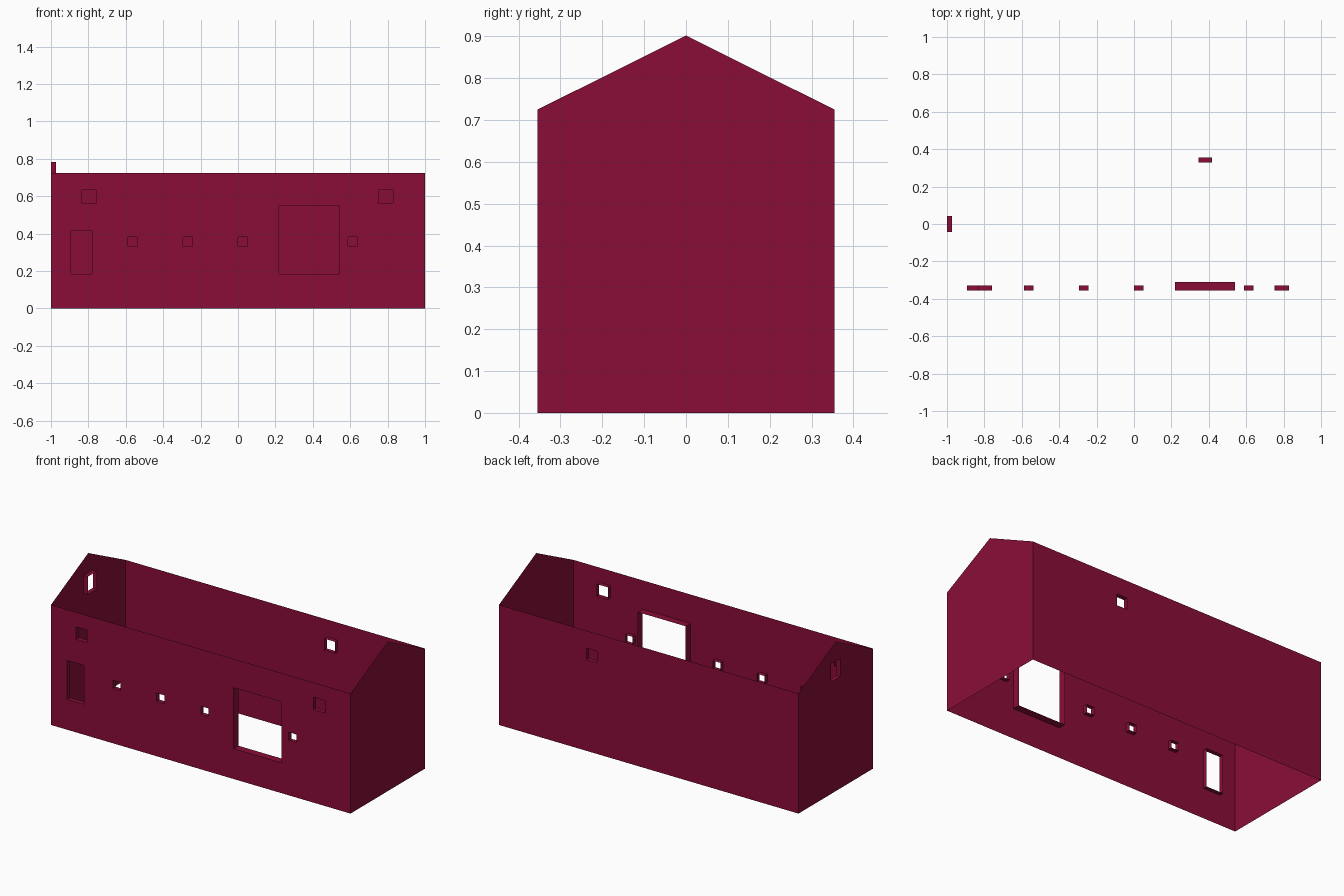
import bpy, bmesh
from mathutils import Vector

if "Cube" in bpy.data.objects:
    bpy.data.objects.remove(bpy.data.objects["Cube"])

LENGTH, DEPTH, EAVE, RIDGE = 1.0, 0.355, 0.725, 0.902   # half length, half depth, heights

paint = bpy.data.materials.new("crimson")
paint.diffuse_color = (0.255, 0.004, 0.040, 1)
paint.use_nodes = True
paint.node_tree.nodes["Principled BSDF"].inputs["Base Color"].default_value = paint.diffuse_color


def wall(name, place, outward, outline, openings=()):
    """Thin wall sheet with rectangular openings (u0, u1, z0, z1, reveal depth).
    place(u, z) gives the position on the wall plane."""
    out = Vector(outward)
    bm = bmesh.new()

    def loop(points):
        vs = [bm.verts.new(place(*p)) for p in points]
        return vs, [bm.edges.new((vs[i - 1], vs[i])) for i in range(len(vs))]

    edges = loop(outline)[1]
    holes = []
    for u0, u1, z0, z1, reveal in openings:
        vs, es = loop([(u0, z0), (u1, z0), (u1, z1), (u0, z1)])
        edges += es
        holes.append((vs, reveal))
    bmesh.ops.triangle_fill(bm, edges=edges, use_beauty=True, normal=out)
    for f in bm.faces:
        f.normal_update()
        if f.normal.dot(out) < 0:
            f.normal_flip()

    # Reveals run inwards around each opening, facing its middle
    for vs, reveal in holes:
        middle = sum((v.co for v in vs), Vector()) / 4
        inner = [bm.verts.new(v.co - out * reveal) for v in vs]
        for i in range(4):
            f = bm.faces.new((vs[i - 1], vs[i], inner[i], inner[i - 1]))
            f.normal_update()
            if f.normal.dot(middle - f.calc_center_median()) < 0:
                f.normal_flip()

    mesh = bpy.data.meshes.new(name)
    bm.to_mesh(mesh)
    bm.free()
    mesh.materials.append(paint)
    bpy.context.collection.objects.link(bpy.data.objects.new(name, mesh))


long_side = [(-LENGTH, 0), (LENGTH, 0), (LENGTH, EAVE), (-LENGTH, EAVE)]
gable = [(-DEPTH, 0), (DEPTH, 0), (DEPTH, EAVE), (0, RIDGE), (-DEPTH, EAVE)]

# Front wall: tall window, large opening, two upper windows, four small vents
front_openings = [(-0.893, -0.78, 0.183, 0.418, 0.027),
                  (0.22, 0.54, 0.183, 0.551, 0.046),
                  (-0.834, -0.759, 0.562, 0.636, 0.027),
                  (0.752, 0.828, 0.562, 0.636, 0.027)]
front_openings += [(x, x + 0.051, 0.331, 0.381, 0.027) for x in (-0.587, -0.294, 0.0, 0.587)]
wall("front_wall", lambda u, z: (u, -DEPTH, z), (0, -1, 0), long_side, front_openings)

# Back wall with a single window
wall("back_wall", lambda u, z: (u, DEPTH, z), (0, 1, 0), long_side,
     [(0.345, 0.417, 0.55, 0.62, 0.027)])

# Gable walls, the left one with a window
wall("left_gable", lambda u, z: (-LENGTH, u, z), (-1, 0, 0), gable,
     [(-0.043, 0.043, 0.675, 0.783, 0.027)])
wall("right_gable", lambda u, z: (LENGTH, u, z), (1, 0, 0), gable)
